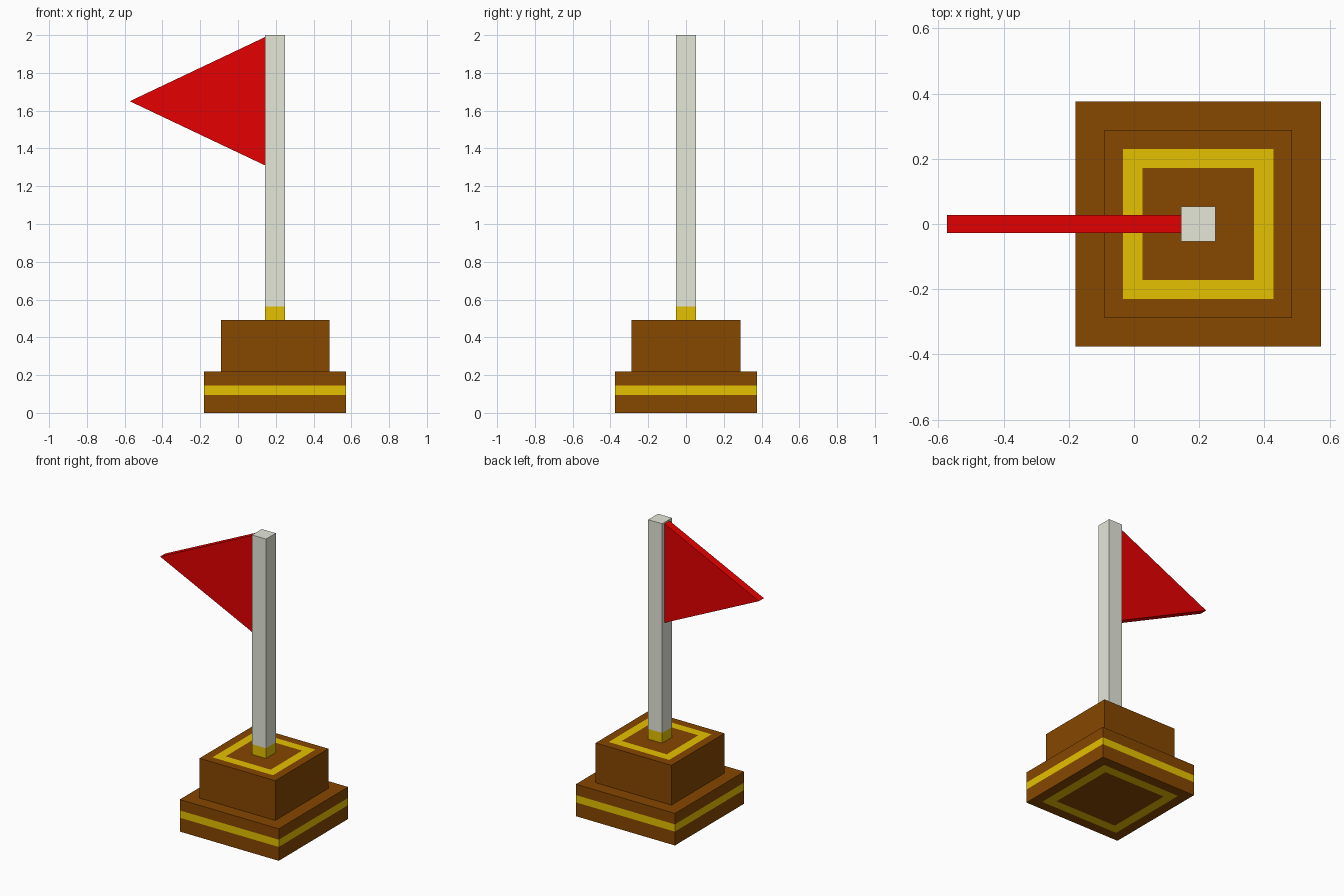
import bpy, bmesh

if "Cube" in bpy.data.objects:
    bpy.data.objects.remove(bpy.data.objects["Cube"])

CX = 0.197  # x of the pole and base centre


def material(name, rgb):
    m = bpy.data.materials.new(name)
    m.diffuse_color = (*rgb, 1)
    m.use_nodes = True
    m.node_tree.nodes["Principled BSDF"].inputs["Base Color"].default_value = m.diffuse_color
    return m


brown = material("brown", (0.238, 0.063, 0.0))
gold = material("gold", (0.783, 0.533, 0.0))
grey = material("pale_grey", (0.783, 0.799, 0.694))
red = material("red", (0.783, 0.0, 0.0))


def finish(name, bm, mats):
    bmesh.ops.recalc_face_normals(bm, faces=bm.faces)
    me = bpy.data.meshes.new(name)
    bm.to_mesh(me)
    bm.free()
    for m in mats:
        me.materials.append(m)
    ob = bpy.data.objects.new(name, me)
    bpy.context.collection.objects.link(ob)
    return ob


def square_loft(name, loops, accents, mats):
    """Stack square loops (half width, z); segments listed in accents use material 1."""
    bm = bmesh.new()
    rings = [[bm.verts.new((CX + sx * h, sy * h, z))
              for sx, sy in ((-1, -1), (1, -1), (1, 1), (-1, 1))] for h, z in loops]
    for i, (a, b) in enumerate(zip(rings, rings[1:])):
        for k in range(4):
            n = (k + 1) % 4
            f = bm.faces.new((a[k], a[n], b[n], b[k]))
            f.material_index = int(i in accents)
    bm.faces.new(rings[0][::-1])
    bm.faces.new(rings[-1])
    return finish(name, bm, mats)


# Lower plinth: gold frame underneath and gold band around the sides
square_loft("lower_plinth",
            [(0.24, 0), (0.305, 0), (0.376, 0), (0.376, 0.095), (0.376, 0.145), (0.376, 0.22)],
            {0, 3}, [brown, gold])

# Upper plinth: gold frame on the top face
square_loft("upper_plinth",
            [(0.288, 0.22), (0.288, 0.493), (0.23, 0.493), (0.171, 0.493)],
            {2}, [brown, gold])

# Square pole with a gold foot
square_loft("pole", [(0.053, 0.493), (0.053, 0.563), (0.053, 2.0)], {0}, [grey, gold])

# Triangular pennant: two triangles joined by three side faces
bm = bmesh.new()
front, back = [[bm.verts.new((x, y, z))
                for x, z in ((0.144, 1.31), (0.144, 1.99), (-0.573, 1.65))]
               for y in (-0.027, 0.027)]
bm.faces.new(front)
bm.faces.new(back[::-1])
for k in range(3):
    n = (k + 1) % 3
    bm.faces.new((front[k], front[n], back[n], back[k]))
finish("pennant", bm, [red])
